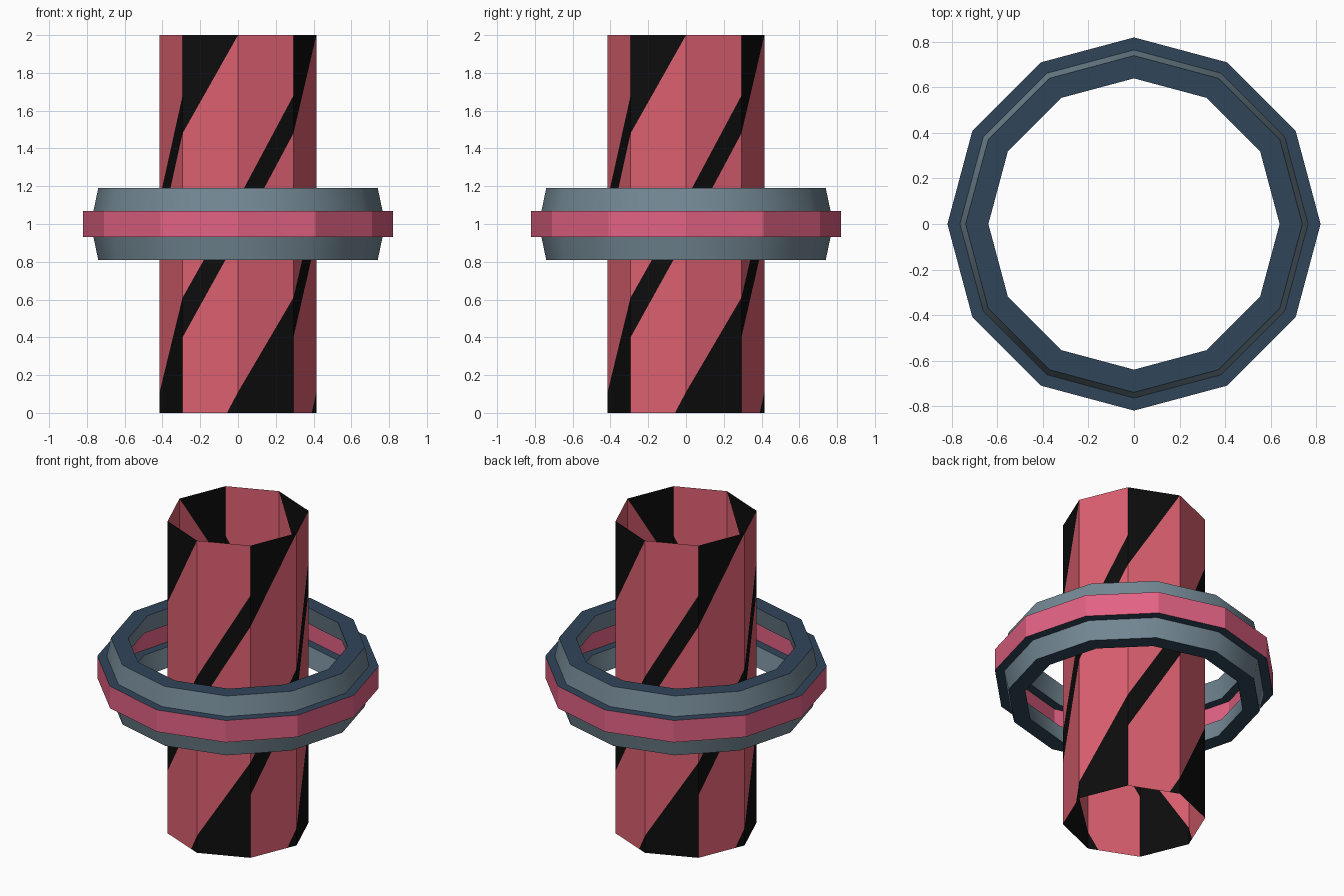
import bpy, bmesh, math

if "Cube" in bpy.data.objects:
    bpy.data.objects.remove(bpy.data.objects["Cube"])


def material(name, hex_code):
    rgb = [int(hex_code[i:i + 2], 16) / 255 for i in (0, 2, 4)]
    lin = [c / 12.92 if c <= 0.04045 else ((c + 0.055) / 1.055) ** 2.4 for c in rgb]
    m = bpy.data.materials.new(name)
    m.diffuse_color = (*lin, 1.0)
    m.use_nodes = True
    m.node_tree.nodes["Principled BSDF"].inputs["Base Color"].default_value = m.diffuse_color
    return m


RED = material("coral red", "dc6070")
BLACK = material("stripe black", "0d0d0d")
PINK = material("band pink", "e26283")
GREY = material("slate grey", "738894")
NAVY = material("rim navy", "30455a")


def finish(name, bm, mats):
    me = bpy.data.meshes.new(name)
    bm.to_mesh(me)
    bm.free()
    for m in mats:
        me.materials.append(m)
    ob = bpy.data.objects.new(name, me)
    bpy.context.collection.objects.link(ob)
    return ob


# Open octagonal tube: two alternating wall patterns of (u, z) pieces, 0 red / 1 black
TUBE_R = 0.415
WALL_A = [
    (1, [(0.8, 0), (1, 0), (1, 0.11)]),
    (0, [(0, 0), (0.8, 0), (1, 0.11), (1, 0.93), (0, 0.40)]),
    (1, [(0, 0.40), (1, 0.93), (1, 1.13), (0, 0.61)]),
    (0, [(0, 0.61), (1, 1.13), (1, 2), (0, 1.48)]),
    (1, [(0, 1.48), (1, 2), (0, 2)]),
]
WALL_B = [
    (1, [(0, 0), (1, 0), (1, 0.61), (0, 0.11)]),
    (0, [(0, 0.11), (1, 0.61), (1, 1.48), (0, 0.93)]),
    (1, [(0, 0.93), (1, 1.48), (1, 1.68), (0, 1.13)]),
    (0, [(0, 1.13), (1, 1.68), (1, 2), (0, 2)]),
]
bm = bmesh.new()
for k in range(8):
    a0, a1 = k * math.pi / 4, (k + 1) * math.pi / 4
    p0 = (TUBE_R * math.cos(a0), TUBE_R * math.sin(a0))
    p1 = (TUBE_R * math.cos(a1), TUBE_R * math.sin(a1))
    for mat, piece in (WALL_B if k % 2 == 0 else WALL_A):
        vs = [bm.verts.new((p0[0] + (p1[0] - p0[0]) * u,
                            p0[1] + (p1[1] - p0[1]) * u, z)) for u, z in piece]
        bm.faces.new(vs).material_index = mat
bmesh.ops.remove_doubles(bm, verts=bm.verts, dist=0.0005)
finish("striped_tube", bm, [RED, BLACK])

# Twelve-sided floating ring: upper half of the stepped section, mirrored about z = 1
outer = [(0.74, 0.19), (0.765, 0.07), (0.82, 0.07)]
inner = [(r - 0.10, h) for r, h in outer]
section = (outer + [(r, -h) for r, h in reversed(outer)]
           + [(r, -h) for r, h in inner] + [(r, h) for r, h in reversed(inner)])
SIDES = 12
bm = bmesh.new()
loops = []
for k in range(SIDES):
    a = 2 * math.pi * k / SIDES
    loops.append([bm.verts.new((r * math.cos(a), r * math.sin(a), 1 + h)) for r, h in section])
n = len(section)
for k in range(SIDES):
    here, there = loops[k], loops[(k + 1) % SIDES]
    for i in range(n):
        j = (i + 1) % n
        f = bm.faces.new((here[i], here[j], there[j], there[i]))
        (h0, h1) = section[i][1], section[j][1]
        if abs(h0 - h1) < 1e-6:
            f.material_index = 2          # level rims and steps
        elif abs(h0 + h1) < 1e-6:
            f.material_index = 0          # middle band
        else:
            f.material_index = 1          # sloped collars
            f.smooth = True
bmesh.ops.recalc_face_normals(bm, faces=bm.faces)
for e in bm.edges:
    if len({f.material_index for f in e.link_faces}) > 1:
        e.smooth = False
finish("floating_ring", bm, [PINK, GREY, NAVY])
